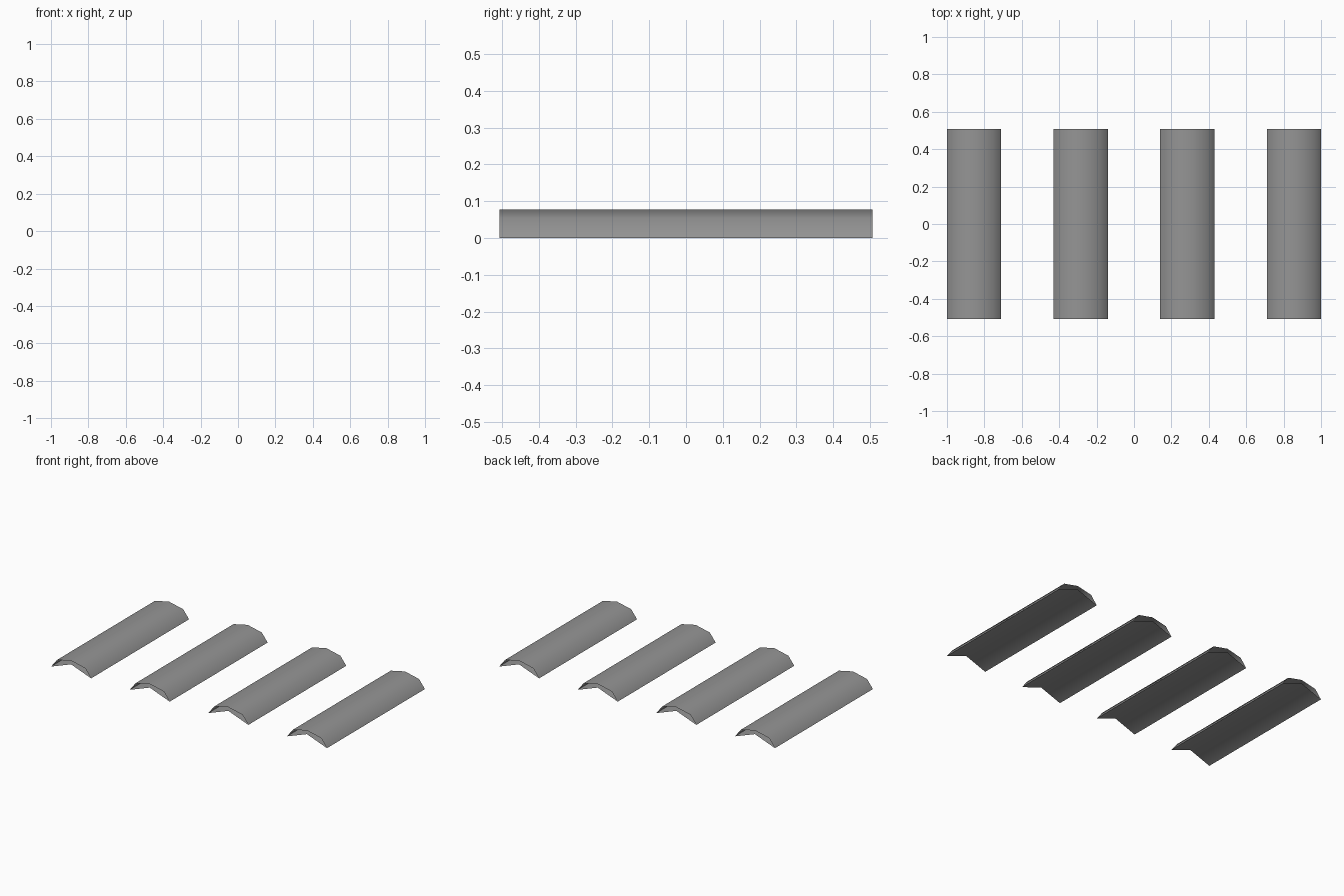
import bpy
import math

if "Cube" in bpy.data.objects:
    bpy.data.objects.remove(bpy.data.objects["Cube"])

# One plain grey for every strip
grey = bpy.data.materials.new("mid grey")
grey.diffuse_color = (0.3, 0.3, 0.3, 1)
grey.use_nodes = True
grey.node_tree.nodes["Principled BSDF"].inputs["Base Color"].default_value = grey.diffuse_color

HALF_W, HALF_L, RISE, INNER = 0.145, 0.507, 0.077, 0.053


def sheet(name, profile, cx):
    """Open sheet: a cross-section swept along y, without end caps."""
    n = len(profile)
    verts = [(cx + x, y, z) for y in (-HALF_L, HALF_L) for x, z in profile]
    faces = [(i, i + 1, n + i + 1, n + i) for i in range(n - 1)]
    me = bpy.data.meshes.new(name)
    me.from_pydata(verts, [], faces)
    me.materials.append(grey)
    ob = bpy.data.objects.new(name, me)
    bpy.context.collection.objects.link(ob)
    return ob


# Outer arch: half of an eight-sided ellipse; underside: shallow ridge
arch = [(-HALF_W * math.cos(math.pi * i / 4), RISE * math.sin(math.pi * i / 4))
        for i in range(5)]
ridge = [(HALF_W, 0), (0, INNER), (-HALF_W, 0)]

for k in range(4):
    cx = -0.855 + 0.57 * k
    outer = sheet(f"arch_strip_{k + 1}", arch, cx)
    inner = sheet(f"strip_underside_{k + 1}", ridge, cx)
    for ob in (outer, inner):
        ob.data.shade_smooth()
